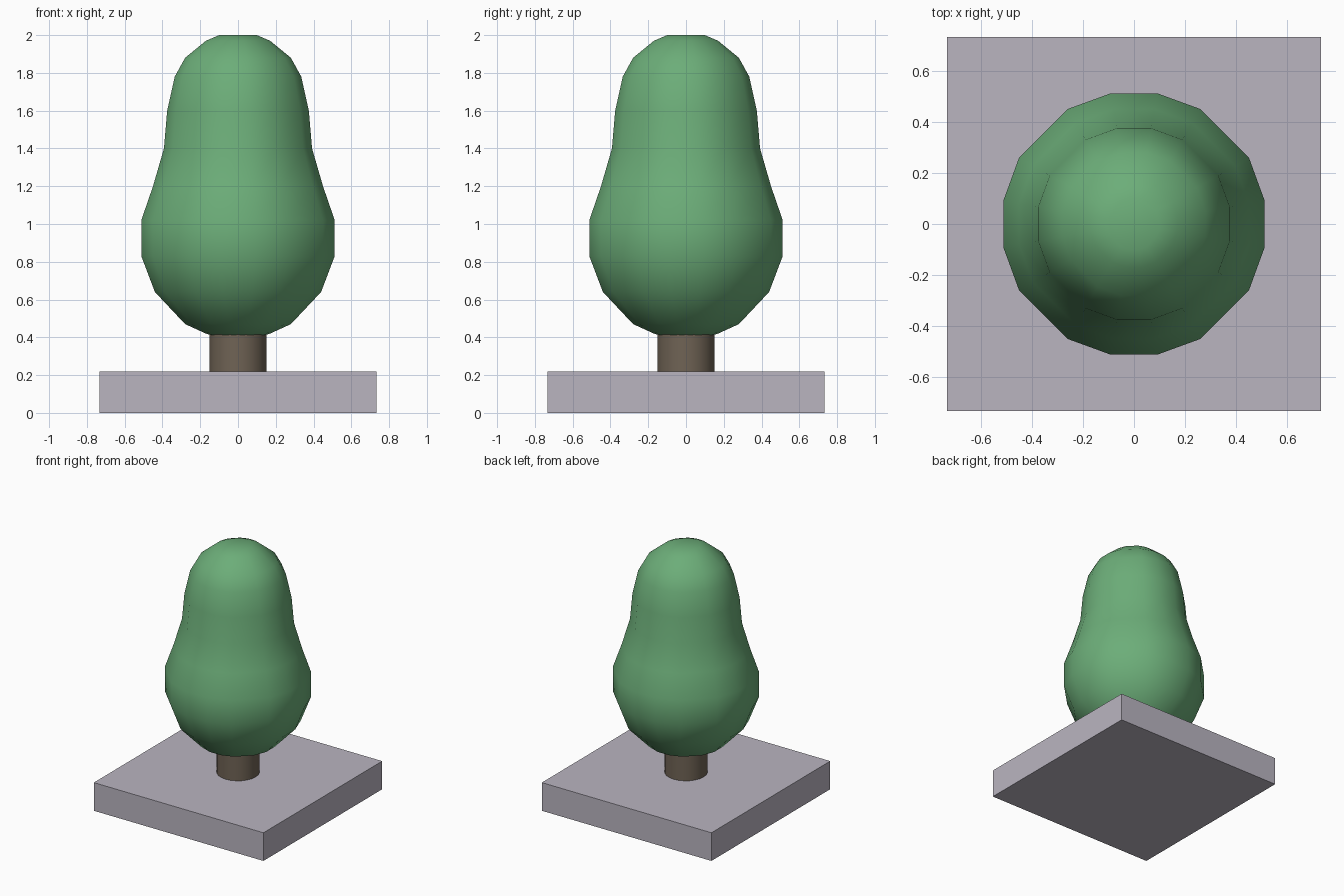
import bpy, bmesh
from math import cos, sin, radians

if "Cube" in bpy.data.objects:
    bpy.data.objects.remove(bpy.data.objects["Cube"])


def finish(name, bm, color, smooth_angle=None):
    bmesh.ops.recalc_face_normals(bm, faces=bm.faces)
    mesh = bpy.data.meshes.new(name)
    bm.to_mesh(mesh)
    bm.free()
    obj = bpy.data.objects.new(name, mesh)
    bpy.context.collection.objects.link(obj)
    mat = bpy.data.materials.new(name + "_colour")
    mat.diffuse_color = (*color, 1)
    mat.use_nodes = True
    mat.node_tree.nodes["Principled BSDF"].inputs["Base Color"].default_value = mat.diffuse_color
    mesh.materials.append(mat)
    if smooth_angle:
        bpy.ops.object.select_all(action='DESELECT')
        obj.select_set(True)
        bpy.context.view_layer.objects.active = obj
        bpy.ops.object.shade_smooth_by_angle(angle=radians(smooth_angle))
    return obj


# Square base slab
bm = bmesh.new()
bmesh.ops.create_cube(bm, size=1)
bmesh.ops.scale(bm, vec=(1.466, 1.466, 0.22), verts=bm.verts)
bmesh.ops.translate(bm, vec=(0, 0, 0.11), verts=bm.verts)
finish("base", bm, (0.49, 0.46, 0.53))

# Round trunk, running up into the foliage
bm = bmesh.new()
bmesh.ops.create_cone(bm, cap_ends=True, segments=24, radius1=0.152,
                      radius2=0.152, depth=0.26)
bmesh.ops.translate(bm, vec=(0, 0, 0.34), verts=bm.verts)
finish("trunk", bm, (0.16, 0.125, 0.09), 30)

# Foliage: pear-shaped stack of faceted rings (half width, height)
profile = [(0.11, 0.40), (0.17, 0.42), (0.28, 0.47), (0.44, 0.64),
           (0.512, 0.83), (0.512, 1.02), (0.45, 1.20), (0.392, 1.40),
           (0.375, 1.60), (0.335, 1.78), (0.28, 1.88), (0.17, 1.97), (0.10, 2.0)]
angles = [q * 90 + a for q in range(4) for a in (10, 30, 60, 80)]
bm = bmesh.new()
rings = []
for half, z in profile:
    r = half / cos(radians(10))
    rings.append([bm.verts.new((r * cos(radians(a)), r * sin(radians(a)), z))
                  for a in angles])
n = len(angles)
for low, high in zip(rings, rings[1:]):
    for i in range(n):
        j = (i + 1) % n
        bm.faces.new((low[i], low[j], high[j], high[i]))
bm.faces.new(rings[0])
bm.faces.new(rings[-1])
finish("foliage", bm, (0.15, 0.42, 0.19), 60)
